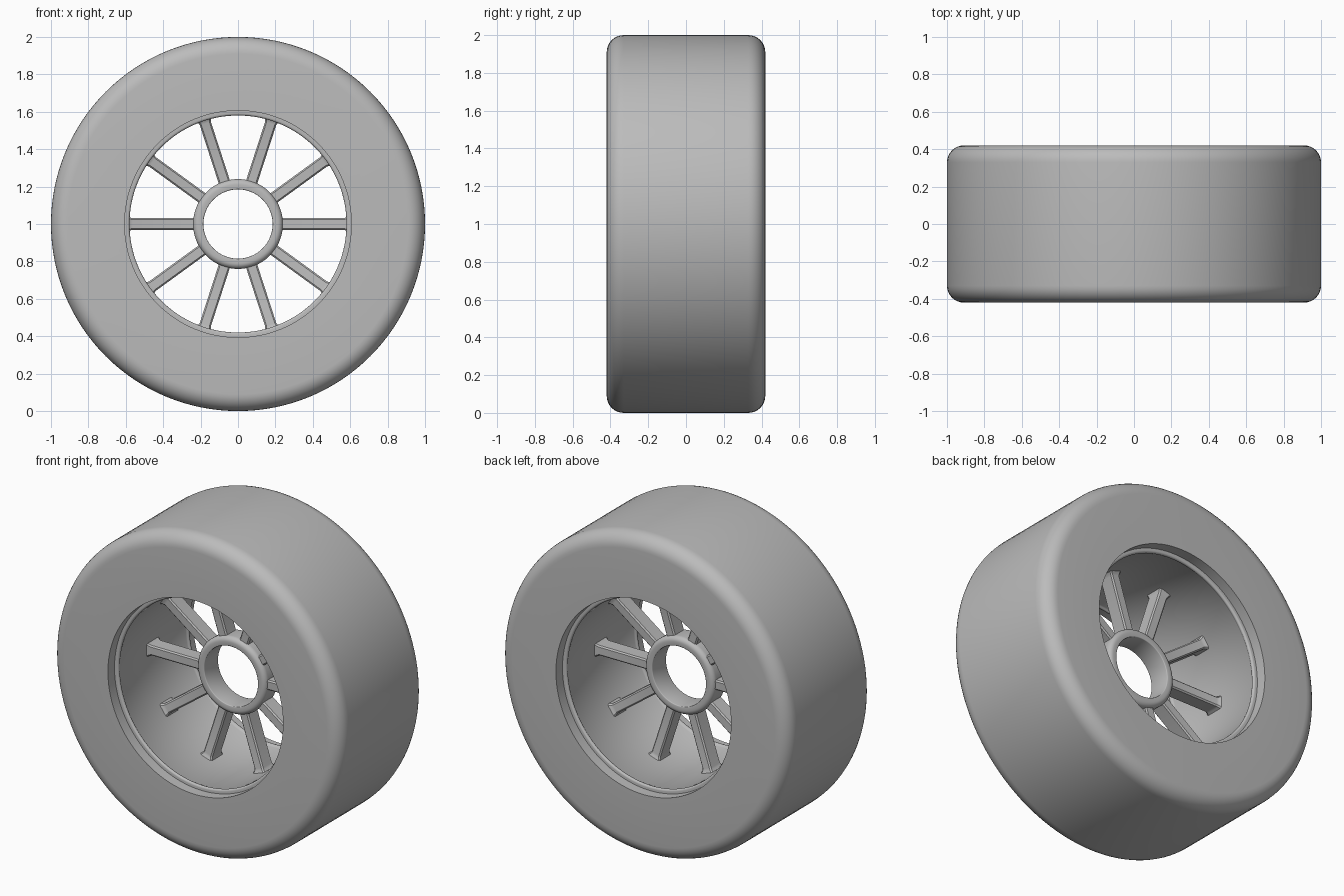
import bpy, bmesh, math
from mathutils import Matrix, Vector

if "Cube" in bpy.data.objects:
    bpy.data.objects.remove(bpy.data.objects["Cube"])

GREY = (0.5, 0.5, 0.5, 1)
mat = bpy.data.materials.new("plain_grey")
mat.use_nodes = True
mat.diffuse_color = GREY
mat.node_tree.nodes["Principled BSDF"].inputs["Base Color"].default_value = GREY

CENTRE = Vector((0, 0, 1))


def finish(bm, name, angle=35):
    bmesh.ops.recalc_face_normals(bm, faces=bm.faces)
    bmesh.ops.translate(bm, verts=bm.verts, vec=CENTRE)
    mesh = bpy.data.meshes.new(name)
    bm.to_mesh(mesh)
    bm.free()
    mesh.materials.append(mat)
    ob = bpy.data.objects.new(name, mesh)
    bpy.context.collection.objects.link(ob)
    bpy.ops.object.select_all(action='DESELECT')
    ob.select_set(True)
    bpy.context.view_layer.objects.active = ob
    bpy.ops.object.shade_smooth_by_angle(angle=math.radians(angle))
    return ob


def arc(r, y, rad, start, end, n=8):
    """Rounded corner in the (radius, y) plane."""
    steps = [math.radians(start + (end - start) * i / n) for i in range(n + 1)]
    return [(r + rad * math.cos(t), y + rad * math.sin(t)) for t in steps]


def lathe(name, half, steps=128):
    """Spin a half profile (radius, y >= 0), mirrored front to back, about y."""
    profile = half + [(r, -y) for r, y in reversed(half) if y > 1e-5]
    bm = bmesh.new()
    vs = [bm.verts.new((r, y, 0)) for r, y in profile]
    es = [bm.edges.new((vs[i - 1], vs[i])) for i in range(len(vs))]
    bmesh.ops.spin(bm, geom=vs + es, cent=(0, 0, 0), axis=(0, 1, 0),
                   angle=math.tau, steps=steps, use_duplicate=False)
    bmesh.ops.remove_doubles(bm, verts=bm.verts, dist=1e-5)
    return finish(bm, name)


# Tyre with rounded shoulders, hollow towards the rim
lathe("tyre", [(0.606, 0.30), (0.606, 0.42)] + arc(0.91, 0.33, 0.09, 90, 0))

# Rim barrel with a rolled lip at each side
lathe("rim", [(0.59, 0.325)] + arc(0.592, 0.343, 0.012, 240, 90, 6)
      + [(0.61, 0.355)])

# Hub ring with a rounded outer edge
lathe("hub", [(0.185, 0.065)] + arc(0.19, 0.065, 0.005, 180, 90, 3)
      + arc(0.21, 0.04, 0.03, 90, 0), 96)

# Spokes: chamfered bars with a flared foot on the rim
COUNT = 10
bm = bmesh.new()


def section(x, w, d, c):
    pts = [(d, w - c), (d - c, w), (c - d, w), (-d, w - c),
           (-d, c - w), (c - d, -w), (d - c, -w), (d, c - w)]
    return [bm.verts.new((x, y, z)) for y, z in pts]


for k in range(COUNT):
    rings = [section(0.215, 0.031, 0.05, 0.008),
             section(0.565, 0.031, 0.05, 0.008),
             section(0.578, 0.035, 0.054, 0.008),
             section(0.596, 0.046, 0.065, 0.008)]
    for a, b in zip(rings, rings[1:]):
        for i in range(8):
            bm.faces.new((a[i - 1], a[i], b[i], b[i - 1]))
    bm.faces.new(rings[0])
    bm.faces.new(rings[-1])
    bmesh.ops.rotate(bm, verts=sum(rings, []), cent=(0, 0, 0),
                     matrix=Matrix.Rotation(math.tau * k / COUNT, 3, 'Y'))
finish(bm, "spokes", 30)
